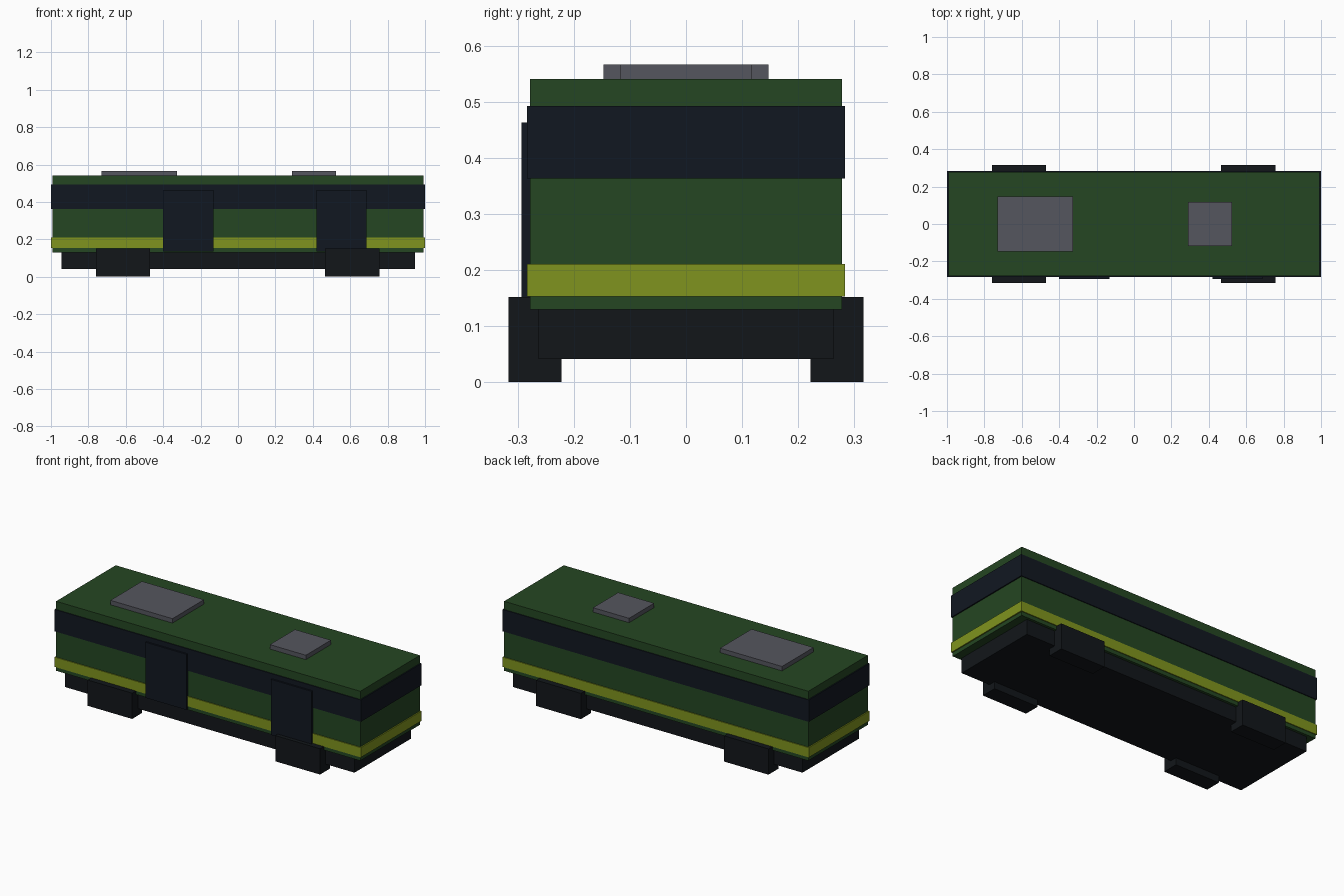
import bpy

if "Cube" in bpy.data.objects:
    bpy.data.objects.remove(bpy.data.objects["Cube"])


def material(name, r, g, b):
    m = bpy.data.materials.new(name)
    m.diffuse_color = (r, g, b, 1)
    m.use_nodes = True
    m.node_tree.nodes["Principled BSDF"].inputs["Base Color"].default_value = m.diffuse_color
    return m


GREEN = material("green_paint", 0.018, 0.061, 0.016)
GLASS = material("dark_glass", 0.0056, 0.0086, 0.0152)
LIME = material("lime_paint", 0.216, 0.296, 0.013)
BLACK = material("black_rubber", 0.006, 0.008, 0.0103)
METAL = material("grey_metal", 0.091, 0.093, 0.112)
AMBER = material("amber_light", 0.6, 0.25, 0.03)


def box(name, x, y, z, mat):
    """Box from (min, max) ranges on each axis."""
    bpy.ops.mesh.primitive_cube_add(size=1)
    ob = bpy.context.object
    ob.name = name
    ob.location = [(a + b) / 2 for a, b in (x, y, z)]
    ob.scale = [b - a for a, b in (x, y, z)]
    bpy.ops.object.transform_apply(location=True, rotation=False, scale=True)
    ob.data.materials.append(mat)
    return ob


# Main body, window band, side stripe and chassis
box("body", (-0.993, 0.993), (-0.278, 0.278), (0.13, 0.54), GREEN)
box("window_band", (-1, 1), (-0.283, 0.283), (0.363, 0.492), GLASS)
box("stripe", (-1, 1), (-0.283, 0.283), (0.153, 0.211), LIME)
box("chassis", (-0.945, 0.945), (-0.263, 0.263), (0.041, 0.135), BLACK)

# Doors on the front side only
for name, x0, x1 in (("rear_door", -0.4, -0.132), ("front_door", 0.42, 0.686)):
    box(name, (x0, x1), (-0.293, -0.27), (0.135, 0.463), GLASS)

# Wheel blocks
for end, x0, x1 in (("rear", -0.76, -0.47), ("front", 0.465, 0.757)):
    for side, y0, y1 in (("right", -0.316, -0.222), ("left", 0.222, 0.316)):
        box(f"{end}_{side}_wheel", (x0, x1), (y0, y1), (0, 0.152), BLACK)

# Roof units
box("large_roof_unit", (-0.73, -0.325), (-0.147, 0.147), (0.535, 0.566), METAL)
box("small_roof_unit", (0.29, 0.525), (-0.117, 0.117), (0.535, 0.566), METAL)

# Destination sign and headlights, set into the front end
box("destination_sign", (0.98, 0.998), (-0.17, 0.17), (0.42, 0.491), AMBER)
for side, s in (("right", -1), ("left", 1)):
    y = sorted((s * 0.11, s * 0.23))
    box(f"{side}_headlight", (0.98, 0.998), y, (0.154, 0.2), AMBER)
